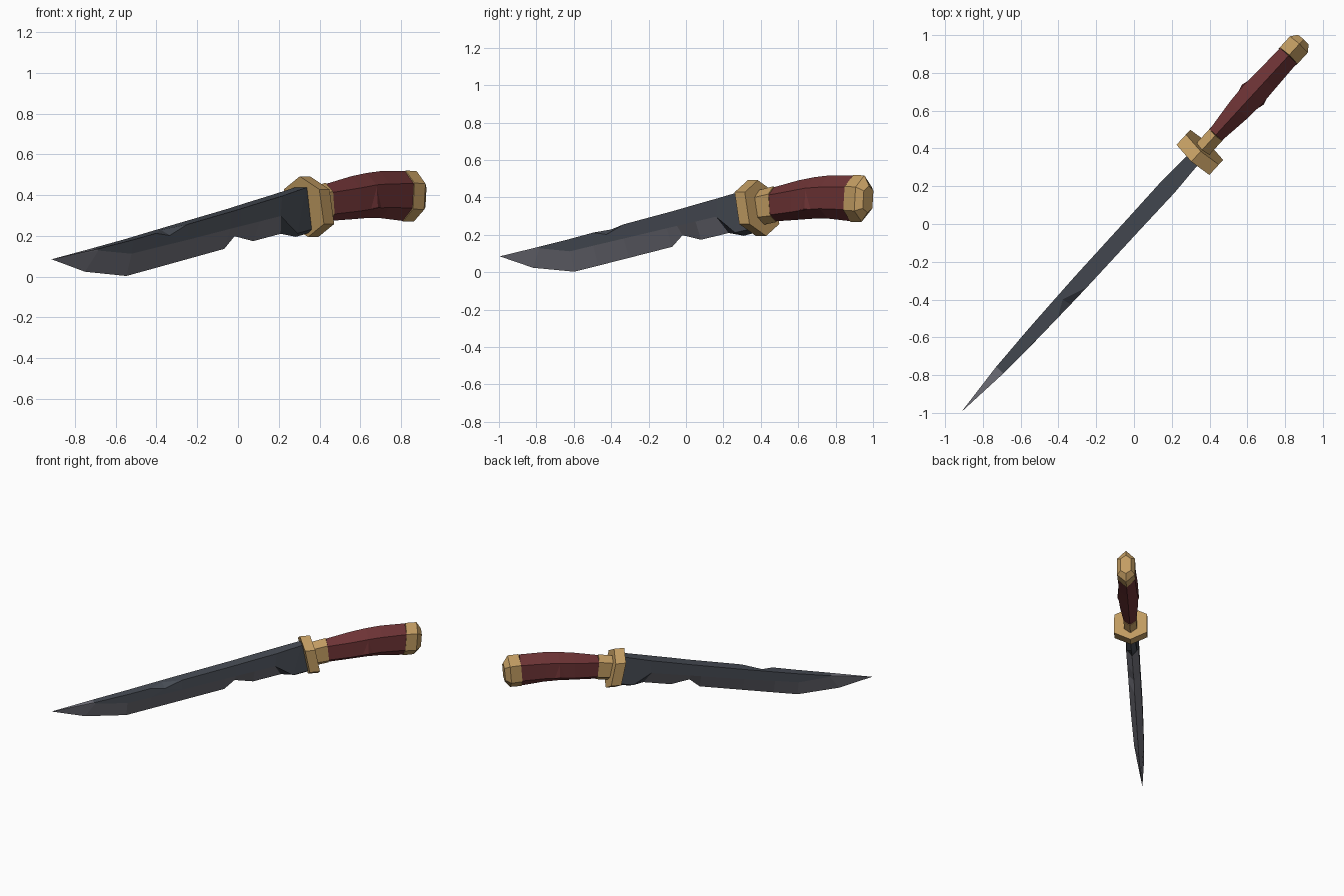
import bpy, bmesh, math
from mathutils import Vector

if "Cube" in bpy.data.objects:
    bpy.data.objects.remove(bpy.data.objects["Cube"])

ANGLE = math.atan2(0.736, 0.676)  # the knife lies on a diagonal


def material(name, rgb):
    m = bpy.data.materials.new(name)
    m.diffuse_color = (*rgb, 1)
    m.use_nodes = True
    m.node_tree.nodes["Principled BSDF"].inputs["Base Color"].default_value = m.diffuse_color
    return m


DARK = material("dark_steel", (0.061, 0.070, 0.087))
EDGE = material("edge_steel", (0.17, 0.17, 0.20))
GOLD = material("brass", (0.55, 0.34, 0.125))
RED = material("red_grip", (0.156, 0.034, 0.036))


def finish(name, bm, mats):
    bmesh.ops.remove_doubles(bm, verts=bm.verts, dist=0.0005)
    bmesh.ops.recalc_face_normals(bm, faces=bm.faces)
    mesh = bpy.data.meshes.new(name)
    bm.to_mesh(mesh)
    bm.free()
    for m in mats:
        mesh.materials.append(m)
    ob = bpy.data.objects.new(name, mesh)
    ob.rotation_euler.z = ANGLE
    bpy.context.collection.objects.link(ob)
    return ob


def hex_loft(name, stations, mat, lean=0.0):
    """Skin upright pointed hexagons: (s, top, upper, lower, bottom, half width)."""
    bm = bmesh.new()
    rings = []
    for s, top, up, low, bot, w in stations:
        mid = (top + bot) / 2
        pts = [(0, top), (w, up), (w, low), (0, bot), (-w, low), (-w, up)]
        rings.append([bm.verts.new((s + lean * (z - mid), y, z)) for y, z in pts])
    for a, b in zip(rings, rings[1:]):
        for i in range(6):
            j = (i + 1) % 6
            bm.faces.new((a[i], a[j], b[j], b[i]))
    bm.faces.new(rings[0])
    bm.faces.new(rings[-1])
    return finish(name, bm, [mat])


# Blade: columns of (spine s, z), (bevel s, z), (edge s, z), half width
columns = [
    ((-1.05, .135), (-1.04, .128), (-1.11, .024), .026),
    ((-.80, .180), (-.81, .112), (-.81, .003), .035),
    ((-.638, .212), (-.638, .142), (-.638, .035), .039),
    ((-.414, .256), (-.414, .180), (-.414, .077), .043),
    ((-.10, .318), (-.10, .235), (-.10, .136), .044),
    ((-.025, .333), (-.025, .248), (-.025, .198), .044),
    ((.11, .362), (.11, .271), (.11, .174), .045),
    ((.27, .395), (.26, .297), (.31, .210), .046),
    ((.45, .436), (.39, .212), (.42, .195), .038),
    ((.52, .440), (.52, .235), (.52, .215), .030),
]
CHIP, RICASSO = 2, 7
bm = bmesh.new()
cols = []
for (ts, tz), (bs, bz), (es, ez), w in columns:
    cols.append([bm.verts.new(p) for p in (
        (ts, -w, tz), (bs, -w, bz), (es, 0, ez), (bs, w, bz), (ts, w, tz))])


def face(verts, mat):
    bm.faces.new(verts).material_index = mat


for k, (a, b) in enumerate(zip(cols, cols[1:])):
    bevel = 1 if k < RICASSO else 0
    face((a[1], a[2], b[2], b[1]), bevel)
    face((a[2], a[3], b[3], b[2]), bevel)
    face((a[3], a[4], b[4], b[3]), 0)
    if k == CHIP:
        # nick cut out of the spine corner on one side
        deep = bm.verts.new((-.55, .008, .229))
        low = bm.verts.new((-.54, -.041, .202))
        face((a[0], deep, low), 0)
        face((deep, b[0], low), 0)
        face((a[4], a[0], deep), 0)
        face((a[4], deep, b[4]), 0)
        face((deep, b[0], b[4]), 0)
        face((a[0], low, a[1]), 0)
        face((low, b[1], a[1]), 0)
        face((low, b[0], b[1]), 0)
    else:
        face((a[0], a[1], b[1], b[0]), 0)
        face((a[4], a[0], b[0], b[4]), 0)
# point of the blade
tip = bm.verts.new((-1.352, 0, .085))
for i in range(5):
    face((cols[0][i], cols[0][(i + 1) % 5], tip), 1)
face(cols[-1], 0)
finish("blade", bm, [DARK, EDGE])

# Guard: hexagonal plate square to the rising blade
hex_loft("guard", [(.478, .492, .428, .258, .194, .118),
                   (.552, .492, .428, .258, .194, .118)], GOLD, lean=-.2)

# Collar between guard and grip
hex_loft("collar", [(.53, .438, .398, .292, .250, .046),
                    (.645, .460, .418, .302, .268, .046)], GOLD, lean=-.1)

# Grip: swelling, curved hexagonal handle
hex_loft("grip", [(.64, .455, .413, .306, .272, .044),
                  (.82, .492, .435, .322, .281, .064),
                  (.93, .508, .450, .335, .287, .070),
                  (1.03, .517, .455, .340, .287, .066),
                  (1.21, .517, .456, .335, .272, .060)], RED)

# Small raised wedge on each side of the grip
bm = bmesh.new()
for side in (-1, 1):
    v = [bm.verts.new((s, side * t, z)) for s, t, z in (
        (.93, .069, .450), (.885, .066, .333), (.975, .066, .338), (.93, .078, .338))]
    for tri in ((0, 1, 3), (0, 3, 2), (1, 2, 3), (0, 2, 1)):
        bm.faces.new([v[i] for i in tri])
finish("grip_wedges", bm, [RED])

# Pommel with chamfered end
hex_loft("pommel", [(1.205, .520, .459, .332, .269, .064),
                    (1.285, .518, .456, .328, .270, .064),
                    (1.322, .462, .435, .342, .318, .038)], GOLD, lean=.08)
